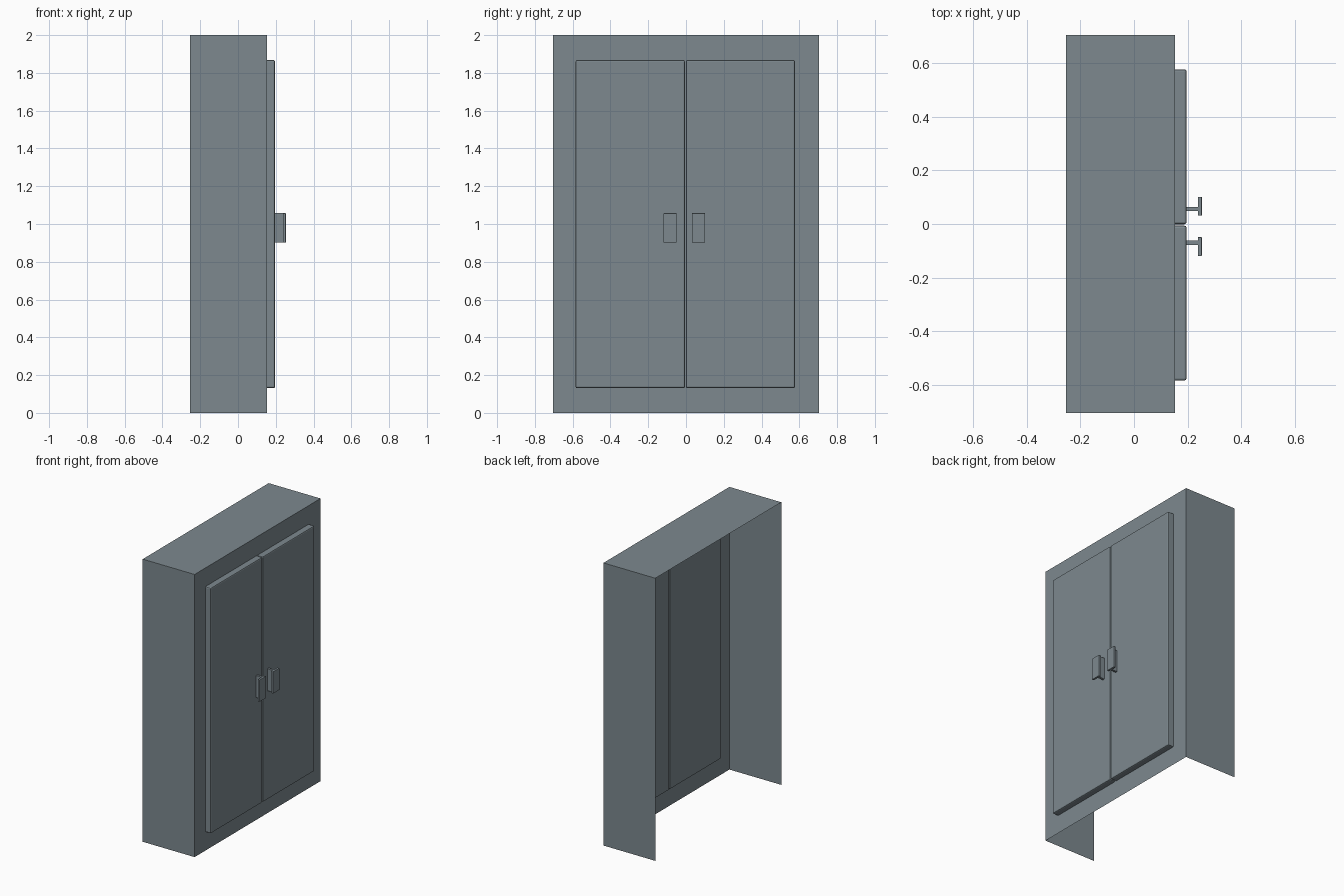
import bpy, bmesh

if "Cube" in bpy.data.objects:
    bpy.data.objects.remove(bpy.data.objects["Cube"])

slate = bpy.data.materials.new("slate_grey")
slate.diffuse_color = (0.205, 0.25, 0.275, 1)
slate.use_nodes = True
slate.node_tree.nodes["Principled BSDF"].inputs["Base Color"].default_value = slate.diffuse_color


def finish(bm, name):
    bmesh.ops.recalc_face_normals(bm, faces=bm.faces)
    me = bpy.data.meshes.new(name)
    bm.to_mesh(me)
    bm.free()
    ob = bpy.data.objects.new(name, me)
    ob.data.materials.append(slate)
    bpy.context.collection.objects.link(ob)
    return ob


def box(bm, lo, hi, bevel=0.0):
    verts = bmesh.ops.create_cube(bm, size=1)["verts"]
    for v in verts:
        v.co = [(l + h) / 2 + c * (h - l) for l, h, c in zip(lo, hi, v.co)]
    if bevel:
        edges = list({e for v in verts for e in v.link_edges})
        bmesh.ops.bevel(bm, geom=edges, offset=bevel, segments=2,
                        profile=0.5, affect='EDGES')


BACK, FRONT, W, H = -0.253, 0.153, 0.704, 2.0
DOOR_IN, DOOR_OUT = 0.13, 0.196

# wardrobe shell: thin box open at the back and underneath
bm = bmesh.new()
box(bm, (BACK, -W, 0), (FRONT, W, H))
bm.normal_update()
opened = [f for f in bm.faces if f.normal.x < -0.5 or f.normal.z < -0.5]
bmesh.ops.delete(bm, geom=opened, context='FACES')
bmesh.ops.recalc_face_normals(bm, faces=bm.faces)
finish(bm, "wardrobe_shell")

# two softened door slabs passing through the front panel
for name, y0, y1 in (("left_door", -0.584, -0.006), ("right_door", -0.001, 0.577)):
    bm = bmesh.new()
    box(bm, (DOOR_IN, y0, 0.131), (DOOR_OUT, y1, 1.868), 0.008)
    finish(bm, name)

# T-shaped door handles: stem plus grip plate
for name, stem, y0, y1 in (("left_handle", -0.070, -0.119, -0.049),
                           ("right_handle", 0.056, 0.031, 0.101)):
    bm = bmesh.new()
    box(bm, (DOOR_OUT - 0.004, stem - 0.008, 0.902), (0.24, stem + 0.008, 1.057))
    box(bm, (0.238, y0, 0.902), (0.253, y1, 1.057), 0.0015)
    finish(bm, name)
